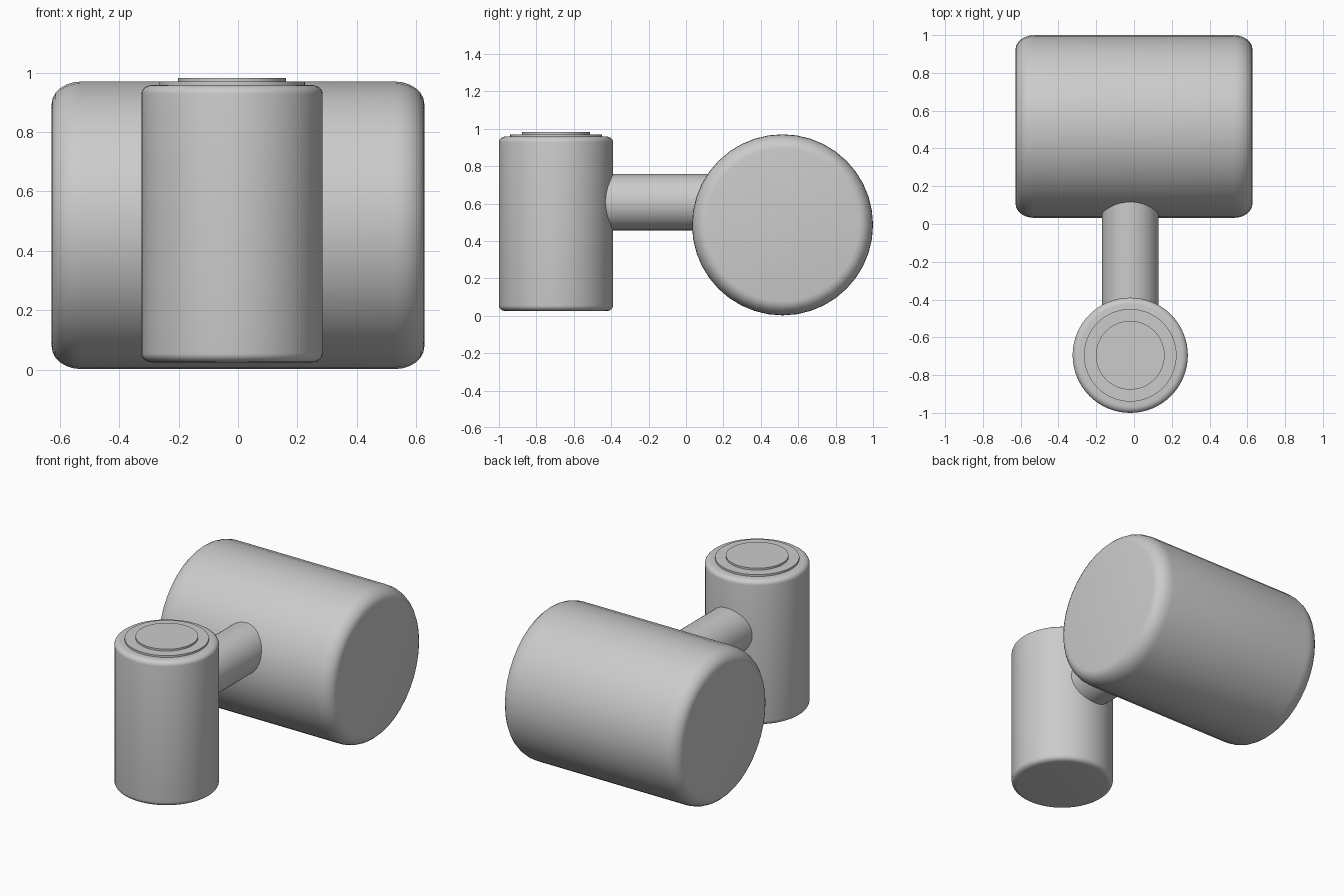
import bpy, bmesh
from math import pi, sin, cos, radians
from mathutils import Matrix

if "Cube" in bpy.data.objects:
    bpy.data.objects.remove(bpy.data.objects["Cube"])


def lathe(name, profile, sides, location, rotation=None):
    """Revolve (radius, height) points about z into a capped solid."""
    bm = bmesh.new()
    rings = [[bm.verts.new((r * cos(2 * pi * i / sides), r * sin(2 * pi * i / sides), h))
              for i in range(sides)] for r, h in profile]
    for a, b in zip(rings, rings[1:]):
        for i in range(sides):
            j = (i + 1) % sides
            bm.faces.new((a[i], a[j], b[j], b[i]))
    bm.faces.new(rings[0][::-1])
    bm.faces.new(rings[-1])
    if rotation:
        bmesh.ops.transform(bm, matrix=rotation, verts=bm.verts)
    mesh = bpy.data.meshes.new(name)
    bm.to_mesh(mesh)
    bm.free()
    obj = bpy.data.objects.new(name, mesh)
    obj.location = location
    bpy.context.collection.objects.link(obj)
    bpy.ops.object.select_all(action='DESELECT')
    obj.select_set(True)
    bpy.context.view_layer.objects.active = obj
    bpy.ops.object.shade_smooth_by_angle(angle=radians(35))
    return obj


def rounded(radius, bottom, top, br, bh, steps=6):
    """Cylinder profile with elliptical rounded rims."""
    arc = [(sin(k * pi / 2 / steps), cos(k * pi / 2 / steps)) for k in range(steps + 1)]
    upper = [(radius - br + br * s, top - bh + bh * c) for s, c in arc]
    lower = [(r, bottom + top - h) for r, h in upper]
    return lower + upper[::-1]


# Large horizontal drum
lathe("drum", rounded(0.484, -0.627, 0.627, 0.075, 0.1), 40,
      (0, 0.516, 0.486), Matrix.Rotation(pi / 2, 4, 'Y'))

# Upright cylinder with two thin raised discs on its lid
X, Y = -0.02, -0.695
lathe("upright_cylinder", rounded(0.305, 0.025, 0.958, 0.035, 0.03), 64, (X, Y, 0))
lathe("lid_ring", [(0.245, 0.93), (0.245, 0.97)], 64, (X, Y, 0))
lathe("lid_disc", [(0.182, 0.94), (0.182, 0.982)], 64, (X, Y, 0))

# Round arm joining the two bodies
lathe("connecting_arm", [(0.15, -0.6), (0.15, 0.2)], 48,
      (X, 0, 0.607), Matrix.Rotation(-pi / 2, 4, 'X'))
